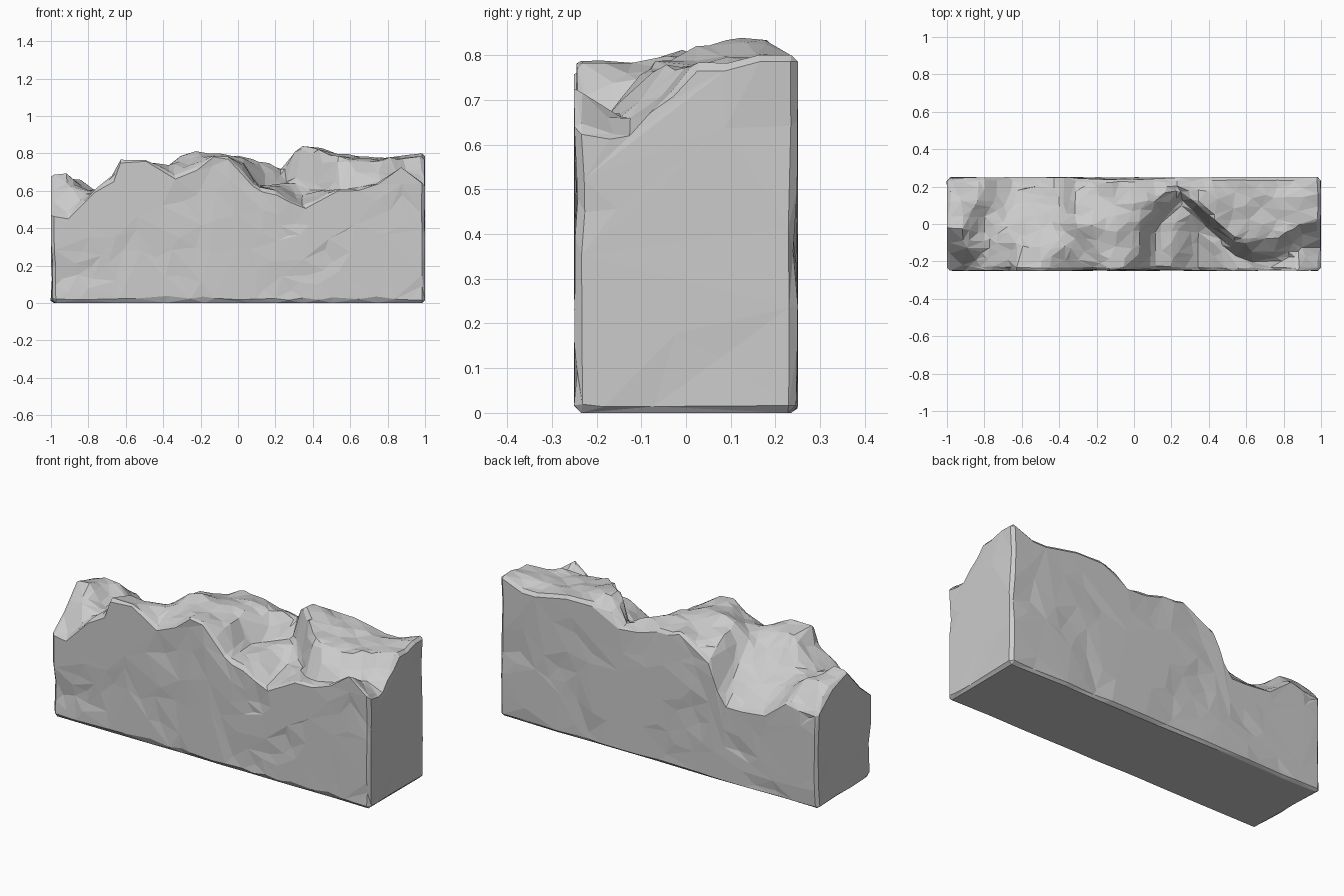
import bpy, bmesh
from mathutils import Vector, noise

if "Cube" in bpy.data.objects:
    bpy.data.objects.remove(bpy.data.objects["Cube"])

# Broken top: (x, z) height profiles along five ridge lines, front to back
front = [(-1, .46), (-.9, .46), (-.78, .59), (-.66, .67), (-.63, .77), (-.48, .77), (-.33, .68),
         (-.22, .72), (-.13, .80), (-.05, .78), (.1, .61), (.2, .6), (.35, .51), (.48, .59),
         (.7, .63), (.8, .68), (.87, .74), (1, .63)]
front_mid = [(-1, .57), (-.9, .61), (-.78, .59), (-.6, .75), (-.35, .73), (-.22, .78), (-.1, .79),
             (.02, .75), (.13, .63), (.25, .65), (.4, .61), (.55, .60), (.85, .66), (1, .63)]
middle = [(-1, .69), (-.92, .7), (-.79, .6), (-.6, .63), (-.42, .69), (-.3, .8), (-.18, .81),
          (.02, .77), (.13, .70), (.24, .70), (.3, .8), (.36, .84), (.5, .79), (.7, .76), (1, .78)]
back_mid = [(-1, .65), (-.86, .66), (-.7, .55), (-.48, .54), (-.4, .57), (-.33, .75), (0, .79),
            (.15, .75), (.23, .71), (.35, .84), (.42, .83), (.5, .8), (.8, .77), (1, .8)]
back = [(-1, .54), (-.8, .55), (-.65, .45), (-.42, .44), (-.36, .53), (-.33, .65), (-.12, .77),
        (.24, .70), (.40, .79), (.55, .79), (.85, .75), (1, .81)]

# Depth (x, y) of each ridge line; the middle two follow the cliff on the right
row_lines = [[(-1, -.25), (1, -.25)],
             [(-1, -.12), (0, -.12), (.25, .12), (.4, 0), (.55, -.16), (.62, -.21), (1, -.11)],
             [(-1, 0), (0, 0), (.25, .165), (.4, .06), (.55, -.08), (.62, -.1), (1, .01)],
             [(-1, .12), (0, .12), (.25, .2), (.4, .16), (1, .14)],
             [(-1, .25), (1, .25)]]
rows = list(zip(row_lines, [front, front_mid, middle, back_mid, back]))


def interpolate(profile, x):
    x = max(profile[0][0], min(profile[-1][0], x))
    for (x0, z0), (x1, z1) in zip(profile, profile[1:]):
        if x <= x1:
            return z0 + (z1 - z0) * (x - x0) / (x1 - x0)


def top_height(x, y):
    y = max(-.25, min(.25, y))
    return interpolate([(interpolate(line, x), interpolate(p, x)) for line, p in rows], y)


# Chamfered block
bm = bmesh.new()
bmesh.ops.create_cube(bm, size=1)
for v in bm.verts:
    v.co = Vector((v.co.x * 2, v.co.y * .5, (v.co.z + .5) * .8))
bmesh.ops.bevel(bm, geom=bm.edges[:], offset=.016, segments=1, affect='EDGES')


# Slice into a shell grid
def slice_axis(axis, start, end, count):
    normal = Vector((0, 0, 0))
    normal[axis] = 1
    for i in range(1, count):
        co = normal * (start + (end - start) * i / count)
        bmesh.ops.bisect_plane(bm, geom=bm.verts[:] + bm.edges[:] + bm.faces[:],
                               plane_co=co, plane_no=normal, dist=1e-5)


slice_axis(0, -1, 1, 70)
slice_axis(1, -.25, .25, 20)
slice_axis(2, 0, .8, 14)

# Raise the rubble top and chip the sides inward
for v in bm.verts:
    x, y, z = v.co
    n = noise.noise_vector(Vector((x * 4, y * 4, z * 4)))
    fine = noise.noise(Vector((x * 11, y * 11 + 7, z * 11)))
    wobble = .035 * noise.noise_vector(Vector((x * 6, y * 6, 3)))
    level = z
    inside = max(0, min(1, (.25 - abs(y)) / .08))
    z = z / .8 * top_height(x + wobble.x * inside, y + wobble.y * inside)
    if level > .78:
        z += .014 * fine
    if abs(y) > .22:
        y *= 1 - max(0, .06 * n.y + .025 * fine)
    if abs(x) > .97:
        x *= 1 - max(0, .016 * n.x)
    if .01 < level < .03 and y < -.2:
        z += .012 + .02 * fine
    v.co = (x, y, z)

bmesh.ops.triangulate(bm, faces=bm.faces[:])
bmesh.ops.recalc_face_normals(bm, faces=bm.faces[:])
mesh = bpy.data.meshes.new("broken_wall")
bm.to_mesh(mesh)
bm.free()
wall = bpy.data.objects.new("broken_wall", mesh)
bpy.context.collection.objects.link(wall)

# Collapse into irregular stone facets
facets = wall.modifiers.new("facets", 'DECIMATE')
facets.ratio = .1
